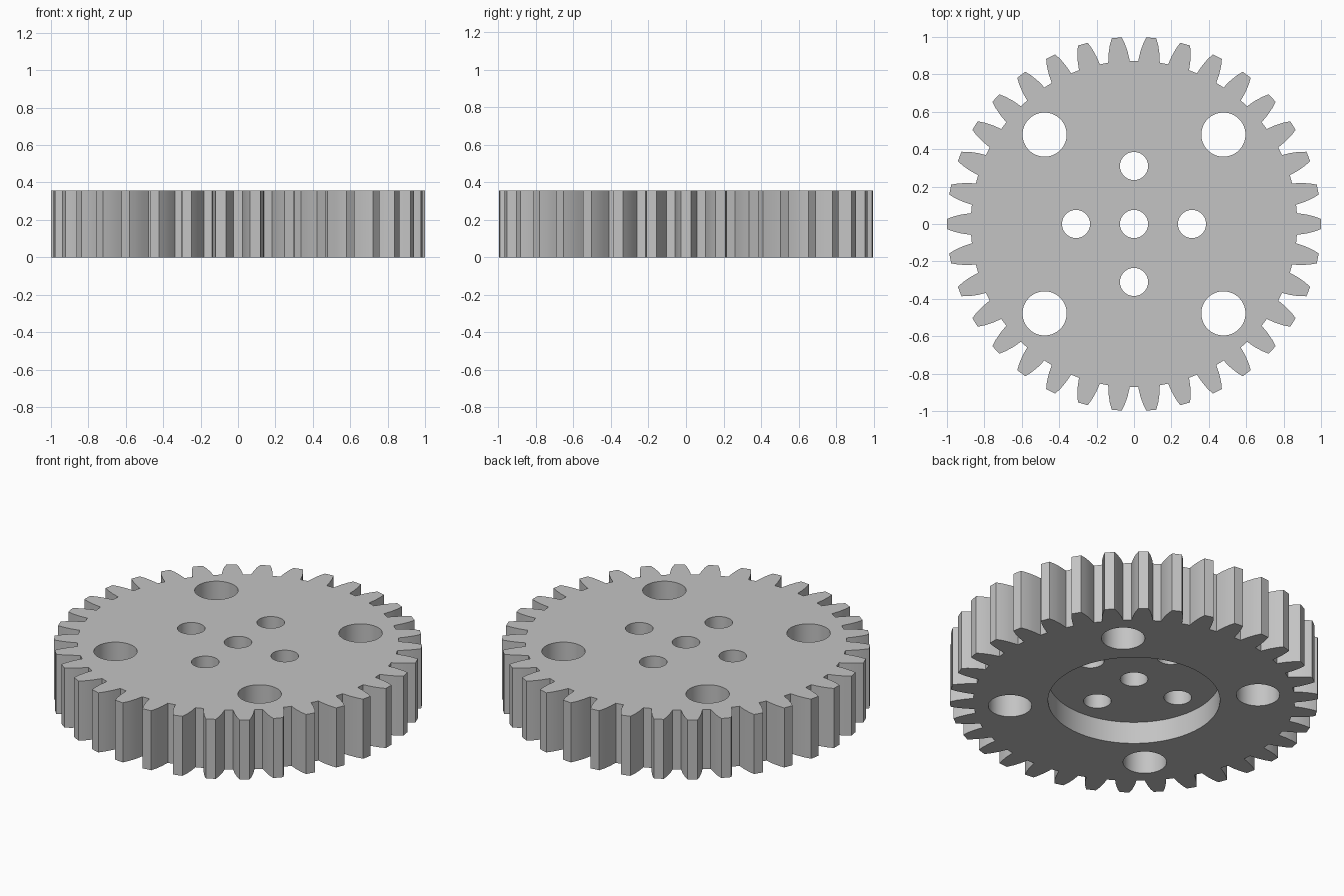
import bpy
import bmesh
from math import cos, sin, radians, pi

cube = bpy.data.objects.get("Cube")
if cube:
    bpy.data.objects.remove(cube, do_unlink=True)

TEETH = 34
HEIGHT = 0.357

steel = bpy.data.materials.new("light grey metal")
steel.use_nodes = True
GREY = (0.55, 0.55, 0.55, 1)
steel.diffuse_color = GREY
steel.node_tree.nodes["Principled BSDF"].inputs["Base Color"].default_value = GREY

# Half tooth flank from root to tip: radius, half angle in degrees
FLANK = [(0.873, 3.8), (0.92, 3.2), (0.965, 2.4), (1.0, 1.55)]
tooth = [(r, -a) for r, a in FLANK] + [(r, a) for r, a in reversed(FLANK)]

# Toothed disc, extruded from one outline
bm = bmesh.new()
outline = []
for i in range(TEETH):
    for r, a in tooth:
        t = 2 * pi * i / TEETH + radians(a)
        outline.append(bm.verts.new((r * cos(t), r * sin(t), 0)))
base = bm.faces.new(outline)
top = bmesh.ops.extrude_face_region(bm, geom=[base])["geom"]
bmesh.ops.translate(bm, vec=(0, 0, HEIGHT),
                    verts=[v for v in top if isinstance(v, bmesh.types.BMVert)])
bmesh.ops.recalc_face_normals(bm, faces=bm.faces)
mesh = bpy.data.meshes.new("gear_wheel")
bm.to_mesh(mesh)
bm.free()
gear = bpy.data.objects.new("gear_wheel", mesh)
bpy.context.collection.objects.link(gear)
mesh.materials.append(steel)
bpy.ops.object.select_all(action="DESELECT")


def cut_round(name, x, y, radius, z0, z1, sides=64):
    """Cut a round bore between two heights out of the gear."""
    bpy.ops.mesh.primitive_cylinder_add(
        vertices=sides, radius=radius, depth=z1 - z0, location=(x, y, (z0 + z1) / 2))
    cutter = bpy.context.object
    cutter.name = name
    cutter.hide_render = True
    cutter.data.materials.append(steel)
    mod = gear.modifiers.new(name, "BOOLEAN")
    mod.operation = "DIFFERENCE"
    mod.solver = "EXACT"
    mod.object = cutter
    bpy.context.view_layer.objects.active = gear
    bpy.ops.object.modifier_apply(modifier=name)
    bpy.data.objects.remove(cutter, do_unlink=True)


# Round recess in the underside
cut_round("hub_recess", 0, 0, 0.467, -0.1, 0.132, 96)

# Axle bore, four bolt holes and four large holes
cut_round("axle_bore", 0, 0, 0.075, -0.2, 0.6)
for i in range(4):
    t = i * pi / 2
    cut_round("bolt_hole", 0.31 * cos(t), 0.31 * sin(t), 0.075, -0.2, 0.6)
    t += pi / 4
    cut_round("large_hole", 0.676 * cos(t), 0.676 * sin(t), 0.118, -0.2, 0.6)

# Smooth bores, crisp teeth
bpy.ops.object.select_all(action="DESELECT")
gear.select_set(True)
bpy.context.view_layer.objects.active = gear
bpy.ops.object.shade_smooth_by_angle(angle=radians(8))
